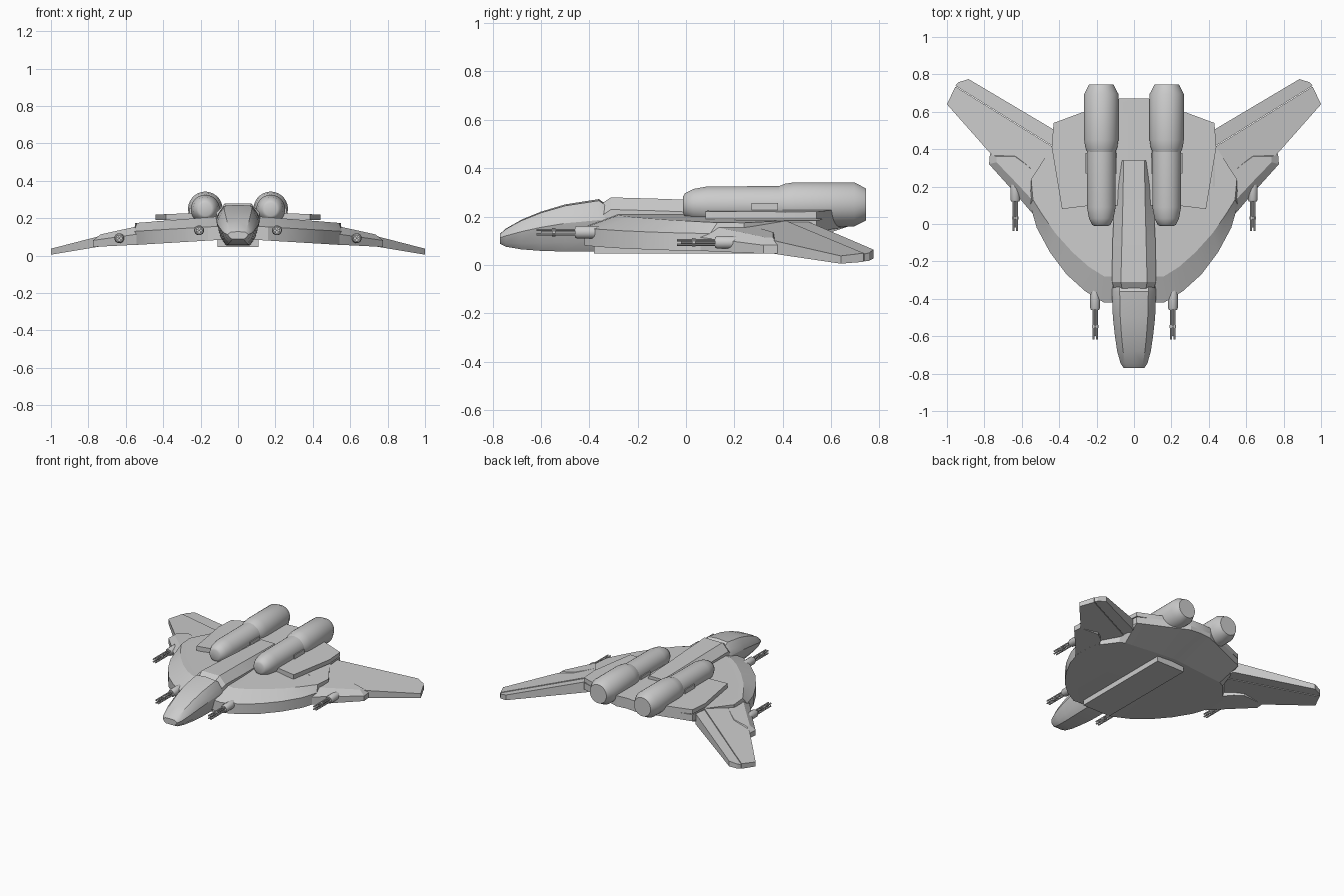
import bpy, bmesh, math

cube = bpy.data.objects.get("Cube")
if cube:
    bpy.data.objects.remove(cube, do_unlink=True)

grey = bpy.data.materials.new("hull grey")
grey.use_nodes = True
grey.diffuse_color = (0.6, 0.6, 0.6, 1)
grey.node_tree.nodes["Principled BSDF"].inputs["Base Color"].default_value = grey.diffuse_color


def build(name, lofts, angle=25):
    """Skin each stack of matching rings, cap it, and mirror the result across x."""
    bm = bmesh.new()
    for rings in lofts:
        rows = [[bm.verts.new(p) for p in ring] for ring in rings]
        n = len(rows[0])
        for a, b in zip(rows, rows[1:]):
            for i in range(n):
                j = (i + 1) % n
                bm.faces.new((a[i], a[j], b[j], b[i]))
        bm.faces.new(rows[0][::-1])
        bm.faces.new(rows[-1])
    bmesh.ops.remove_doubles(bm, verts=bm.verts, dist=0.0001)
    bmesh.ops.recalc_face_normals(bm, faces=bm.faces)
    inner = [f for f in bm.faces if all(abs(v.co.x) < 0.0001 for v in f.verts)]
    bmesh.ops.delete(bm, geom=inner, context='FACES')
    mesh = bpy.data.meshes.new(name)
    bm.to_mesh(mesh)
    bm.free()
    mesh.materials.append(grey)
    ob = bpy.data.objects.new(name, mesh)
    bpy.context.collection.objects.link(ob)
    bpy.ops.object.select_all(action='DESELECT')
    ob.select_set(True)
    bpy.context.view_layer.objects.active = ob
    bpy.ops.object.shade_smooth_by_angle(angle=math.radians(angle))
    ob.modifiers.new("Mirror", 'MIRROR')
    return ob


def layer(outline, z0, slope):
    """Flat outline whose height falls off with distance from the centre line."""
    return [(x, y, z0 + slope * x) for x, y in outline]


def tube(cx, cz, profile, sides=24):
    """Rings along y from (y, radius) pairs."""
    turn = [2 * math.pi * (i + 0.5) / sides for i in range(sides)]
    return [[(cx + r * math.cos(t), y, cz + r * math.sin(t)) for t in turn] for y, r in profile]


# Main hull: curved bow, bevelled upper rim, undercut stern
bow = [(0, -.42), (.16, -.42), (.26, -.36), (.36, -.27), (.45, -.15), (.52, -.02), (.555, .1)]
deck_bow = [(0, -.28), (.16, -.28), (.24, -.23), (.33, -.15), (.42, -.05), (.49, .05), (.54, .13)]
stern = [(.55, .24), (.44, .41), (.43, .54), (.08, .67), (0, .67)]
under_stern = [(.55, .24), (.44, .37), (.40, .39), (.08, .40), (0, .40)]
build("hull", [[layer(bow + under_stern, .09, -.06),
                layer(bow + stern, .163, -.06),
                layer(deck_bow + stern, .218, -.08)]], 15)

# Raised rear deck plate
deck = [(0, .1), (.22, .1), (.385, .08), (.44, .41), (.43, .54), (.08, .67), (0, .67)]
build("rear_deck", [[layer(deck, .19, 0), layer(deck, .237, -.04)]])

# Keel block under the hull
keel = [(0, -.38), (.11, -.38), (.11, .37), (0, .37)]
build("keel", [[layer(keel, .047, 0), layer(keel, .15, 0)]])

# Cockpit: rounded faceted nose
nose = []
for y, w, low, high in [(-.77, .055, .088, .128), (-.745, .072, .075, .15), (-.68, .09, .064, .187),
                        (-.6, .102, .058, .22), (-.5, .113, .055, .25), (-.36, .118, .055, .272),
                        (-.33, .118, .06, .25)]:
    h = high - low
    nose.append([(0, y, low), (w * .55, y, low), (w * .8, y, low + h * .2), (w, y, low + h * .6),
                 (w * .9, y, low + h * .78), (w * .65, y, high - h * .03), (0, y, high)])
build("cockpit", [nose], 30)

# Dorsal spine behind the cockpit
spine = []
for y, w, top, crown in [(-.37, .10, .24, .06), (-.31, .118, .279, .07), (-.1, .115, .273, .065),
                         (.1, .105, .265, .06), (.34, .075, .258, .055)]:
    spine.append([(0, y, .1), (w, y, .1), (w, y, top - .05), (crown, y, top), (0, y, top)])
build("spine", [spine], 15)

# Engines: slim intake body and wider rear nacelle
build("engine_intakes", [tube(.175, .248, [(-.012, .035), (-.005, .048), (.03, .066), (.09, .077),
                                           (.42, .078)], 32)], 35)
build("engine_nacelles", [tube(.175, .25, [(.38, .074), (.41, .086), (.45, .092), (.695, .092),
                                           (.745, .066)], 32)], 28)

# Small brackets beside each engine
brackets = []
for x in (.103, .247):
    pad = [(x - .012, .27), (x + .012, .27), (x + .012, .38), (x - .012, .38)]
    brackets.append([layer(pad, .21, 0), layer(pad, .255, 0)])
build("engine_brackets", brackets)

# Swept wings drooping to the tips, with a slimmer trailing flap
wing = [(.42, .2), (.56, .2), (.77, .38), (1, .64), (.955, .735), (.43, .41)]
flap = [(.43, .414), (.955, .739), (.94, .757), (.885, .775), (.43, .505), (.40, .45)]
build("wings", [[layer(wing, .172, -.167), layer(wing, .295, -.258)]])
build("wing_flaps", [[layer(flap, .174, -.167), layer(flap, .288, -.254)]])

# Bevelled armour shoulders on the wing roots
rim = [(.5, .02), (.555, .07), (.64, .17), (.775, .32), (.77, .378), (.62, .378), (.565, .335), (.5, .25)]
crest = [(.5, .10), (.555, .14), (.62, .21), (.735, .33), (.735, .36), (.635, .36), (.58, .32), (.5, .25)]
build("wing_shoulders", [[layer(rim, .085, -.05), layer(rim, .19, -.14), layer(crest, .275, -.22)]], 15)


# Cannons: housing, barrel cluster and clamp ring
def cannon(name, x, z, y):
    parts = [tube(x, z, [(y, .022), (y + .01, .027), (y + .11, .027), (y + .15, .016)], 12),
             tube(x, z, [(y - .095, .018), (y - .08, .018)], 10),
             tube(x, z, [(y - .14, .005), (y, .005)], 6)]
    for i in range(4):
        t = math.pi * (i + .5) / 2
        parts.append(tube(x + .013 * math.cos(t), z + .013 * math.sin(t),
                          [(y - .158, .0055), (y + .01, .0055)], 8))
    build(name, parts, 35)


cannon("bow_cannons", .208, .135, -.46)
cannon("wing_cannons", .635, .093, .12)
